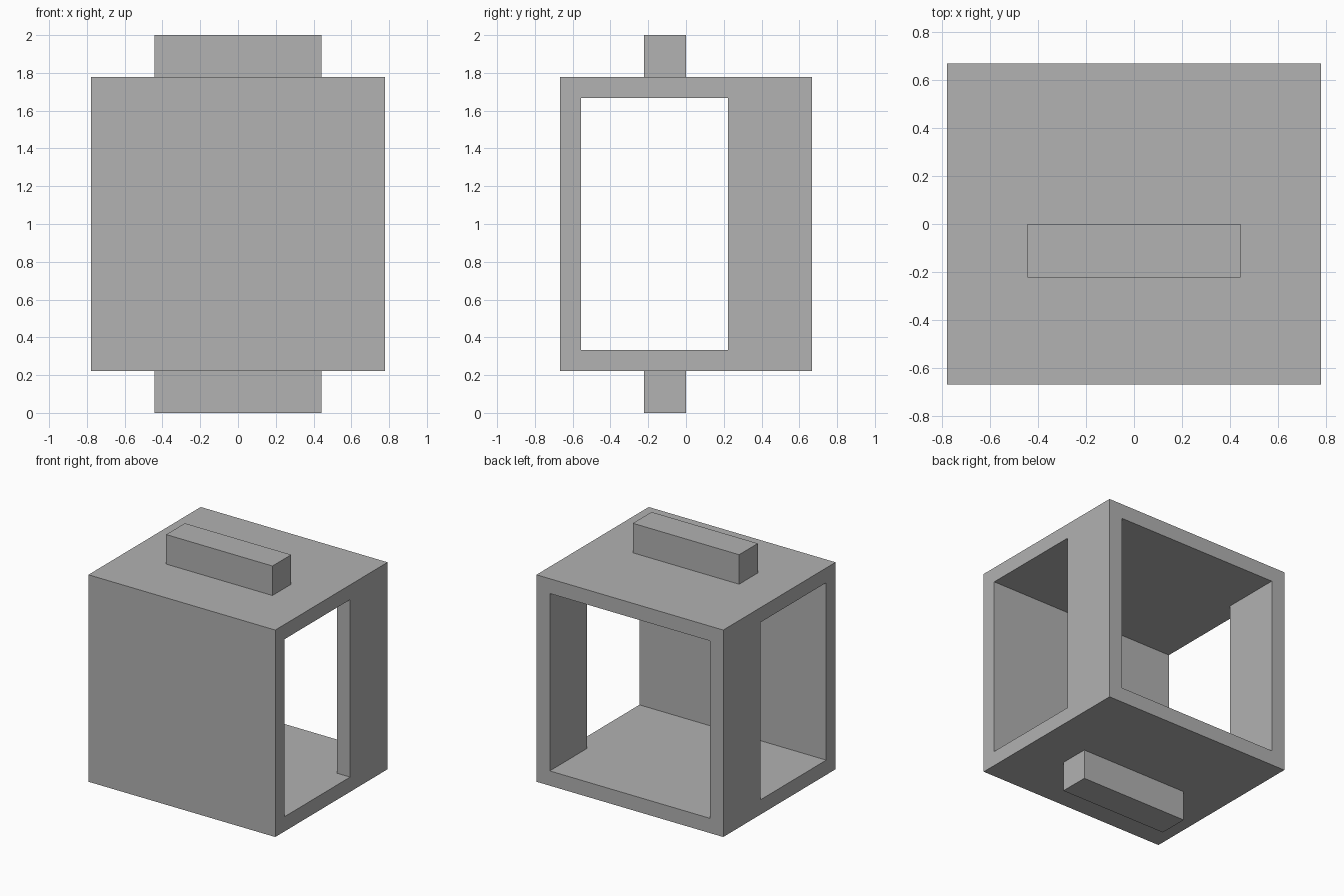
import bpy
import bmesh

cube = bpy.data.objects.get("Cube")
if cube:
    bpy.data.objects.remove(cube, do_unlink=True)

grey = bpy.data.materials.new("plain grey")
grey.use_nodes = True
colour = (0.445, 0.445, 0.445, 1)
grey.diffuse_color = colour
grey.node_tree.nodes["Principled BSDF"].inputs["Base Color"].default_value = colour


def prism(name, outline, bottom, top):
    """Extrude a flat xy outline from bottom to top."""
    bm = bmesh.new()
    face = bm.faces.new([bm.verts.new((x, y, bottom)) for x, y in outline])
    extruded = bmesh.ops.extrude_face_region(bm, geom=[face])["geom"]
    moved = [v for v in extruded if isinstance(v, bmesh.types.BMVert)]
    bmesh.ops.translate(bm, verts=moved, vec=(0, 0, top - bottom))
    bmesh.ops.recalc_face_normals(bm, faces=bm.faces)
    mesh = bpy.data.meshes.new(name)
    bm.to_mesh(mesh)
    bm.free()
    mesh.materials.append(grey)
    obj = bpy.data.objects.new(name, mesh)
    bpy.context.collection.objects.link(obj)
    return obj


def rectangle(half_width, front, back):
    return [(-half_width, front), (half_width, front),
            (half_width, back), (-half_width, back)]


half_width, half_depth, wall = 0.777, 0.667, 0.111
floor_z, roof_z = 0.222, 1.778
post_front = 0.222

# Open box shell
shell = prism("housing", rectangle(half_width, -half_depth, half_depth), floor_z, roof_z)

# One T-shaped cutter opens both sides and the back, leaving two rear posts
inner = half_width - wall
half_outline = [(1, -half_depth + wall), (1, post_front), (inner, post_front), (inner, 1)]
outline = half_outline + [(-x, y) for x, y in reversed(half_outline)]
cutter = prism("opening_cutter", outline, floor_z + wall, roof_z - wall)
cutter.hide_render = True
cut = shell.modifiers.new("openings", "BOOLEAN")
cut.operation = "DIFFERENCE"
cut.solver = "EXACT"
cut.object = cutter
bpy.context.view_layer.objects.active = shell
bpy.ops.object.modifier_apply(modifier=cut.name)
bpy.data.objects.remove(cutter, do_unlink=True)

# Matching bars above and below
for name, bottom, top in (("top_bar", roof_z, 2), ("bottom_bar", 0, floor_z)):
    prism(name, rectangle(0.442, -0.222, 0), bottom, top)
